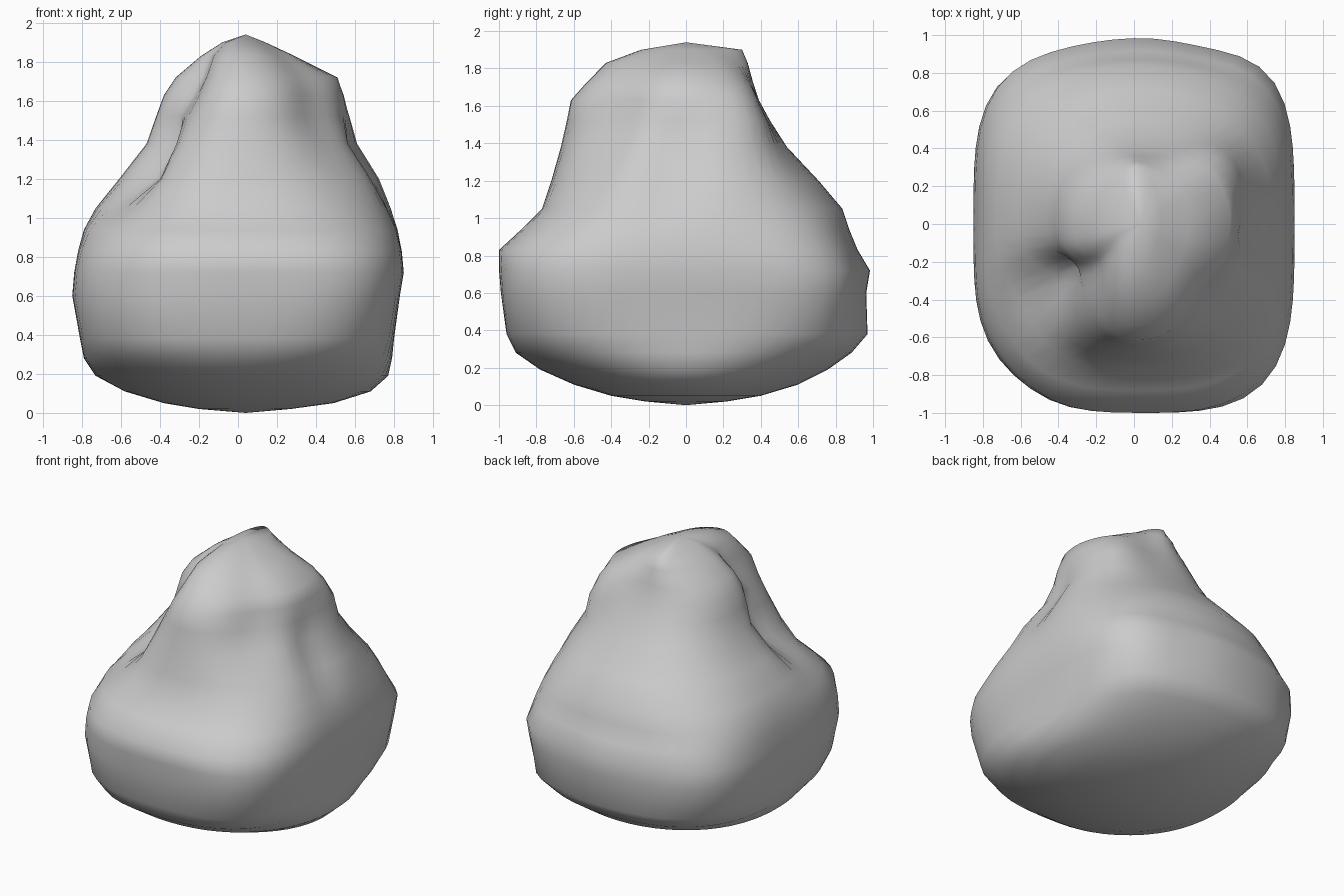
import bpy, bmesh
from math import sin, cos, pi, exp, radians

SEGMENTS = 56

# z, left, right, front, back reach and squareness of each ring
RINGS = [
    (0.02, 0.20, 0.27, 0.22, 0.22, 2.0),
    (0.05, 0.38, 0.49, 0.40, 0.40, 2.0),
    (0.11, 0.58, 0.68, 0.60, 0.60, 2.0),
    (0.19, 0.73, 0.77, 0.78, 0.76, 2.2),
    (0.28, 0.79, 0.79, 0.91, 0.89, 2.7),
    (0.38, 0.81, 0.80, 0.96, 0.98, 3.3),
    (0.60, 0.85, 0.83, 0.99, 0.98, 3.7),
    (0.72, 0.84, 0.85, 1.00, 1.00, 3.6),
    (0.83, 0.82, 0.84, 1.00, 0.93, 3.3),
    (0.94, 0.79, 0.82, 0.88, 0.88, 3.0),
    (1.05, 0.73, 0.79, 0.77, 0.84, 2.6),
    (1.20, 0.61, 0.74, 0.72, 0.71, 2.3),
    (1.38, 0.47, 0.62, 0.67, 0.54, 2.2),
    (1.52, 0.42, 0.57, 0.64, 0.45, 2.1),
    (1.63, 0.38, 0.54, 0.62, 0.39, 2.1),
    (1.72, 0.32, 0.51, 0.54, 0.36, 2.0),
    (1.83, 0.19, 0.29, 0.43, 0.33, 2.0),
    (1.90, 0.08, 0.14, 0.24, 0.30, 2.0),
]

# Folds and lumps: angle, angular width, height, height spread, strength
FOLDS = [
    (230, 20, 1.70, 0.18, -0.34),   # upper front-left groove
    (216, 16, 1.32, 0.22, -0.33),   # lower front-left groove
    (353, 13, 1.28, 0.20, -0.11),   # right-hand groove
    (38, 20, 1.57, 0.20, 0.20),     # back-right shoulder
    (316, 22, 1.58, 0.28, -0.14),   # flattened front-right side
    (232, 18, 0.65, 0.35, -0.06),   # softened base corners
    (118, 22, 0.65, 0.35, -0.06),
    (66, 16, 0.65, 0.35, -0.05),
]


def reach(ring, angle):
    """Rounded-square radius with the folds applied."""
    z, left, right, front, back, n = ring
    c, s = cos(angle), sin(angle)
    a = right if c > 0 else left
    b = back if s > 0 else front
    r = (abs(c / a) ** n + abs(s / b) ** n) ** (-1 / n)
    for deg, width, height, spread, strength in FOLDS:
        d = (angle - radians(deg) + pi) % (2 * pi) - pi
        r *= 1 + strength * exp(-(d / radians(width)) ** 2 - ((z - height) / spread) ** 2)
    return r


# Body: stacked rings closed by a point at each end
bm = bmesh.new()
loops = []
for ring in RINGS:
    loop = []
    for i in range(SEGMENTS):
        t = 2 * pi * i / SEGMENTS
        r = reach(ring, t)
        loop.append(bm.verts.new((r * cos(t), r * sin(t), ring[0])))
    loops.append(loop)
bottom = bm.verts.new((0.04, 0, 0))
top = bm.verts.new((0.04, 0, 1.94))
for i in range(SEGMENTS):
    j = (i + 1) % SEGMENTS
    bm.faces.new((bottom, loops[0][j], loops[0][i]))
    bm.faces.new((loops[-1][i], loops[-1][j], top))
    for lower, upper in zip(loops, loops[1:]):
        bm.faces.new((lower[i], lower[j], upper[j], upper[i]))
bmesh.ops.recalc_face_normals(bm, faces=bm.faces)
for f in bm.faces:
    f.smooth = True

mesh = bpy.data.meshes.new("lumpy_sack")
bm.to_mesh(mesh)
bm.free()
body = bpy.data.objects.new("lumpy_sack", mesh)
bpy.context.collection.objects.link(body)
